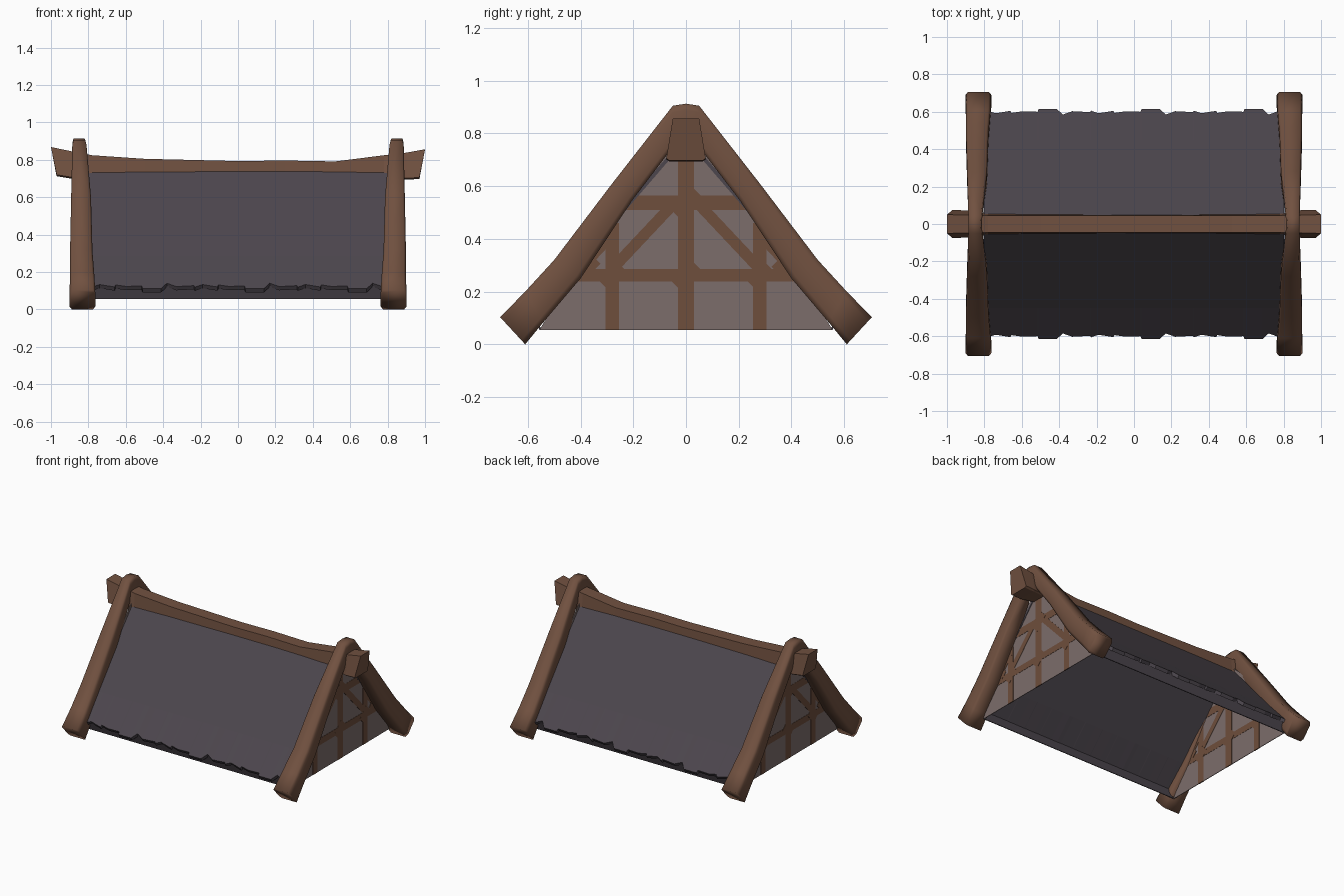
import bpy, bmesh, math
from mathutils import Vector

if "Cube" in bpy.data.objects:
    bpy.data.objects.remove(bpy.data.objects["Cube"])


def material(name, srgb):
    m = bpy.data.materials.new(name)
    lin = [((c / 255 + 0.055) / 1.055) ** 2.4 for c in srgb]
    m.diffuse_color = (*lin, 1)
    m.use_nodes = True
    m.node_tree.nodes["Principled BSDF"].inputs["Base Color"].default_value = m.diffuse_color
    return m


WOOD = material("brown wood", (113, 81, 64))
TIMBER = material("painted timber", (110, 78, 60))
PLASTER = material("grey plaster", (124, 109, 107))
SLATE = material("dark slate", (76, 70, 77))


def finish(name, bm, mat, smooth=None):
    bmesh.ops.recalc_face_normals(bm, faces=bm.faces)
    me = bpy.data.meshes.new(name)
    bm.to_mesh(me)
    bm.free()
    me.materials.append(mat)
    ob = bpy.data.objects.new(name, me)
    bpy.context.collection.objects.link(ob)
    if smooth:
        bpy.ops.object.select_all(action='DESELECT')
        ob.select_set(True)
        bpy.context.view_layer.objects.active = ob
        bpy.ops.object.shade_smooth_by_angle(angle=math.radians(smooth))
    return ob


def loft(name, loops, mat, smooth=None):
    """Skin equal-length closed loops and cap both ends."""
    bm = bmesh.new()
    rings = [[bm.verts.new(p) for p in loop] for loop in loops]
    n = len(rings[0])
    for a, b in zip(rings, rings[1:]):
        for i in range(n):
            j = (i + 1) % n
            bm.faces.new((a[i], a[j], b[j], b[i]))
    bm.faces.new(rings[0])
    bm.faces.new(rings[-1])
    return finish(name, bm, mat, smooth)


# Bent gable logs: outer y,z / inner y,z / centre x / half width
half = [(.705, .103, .61, .0, .832, .069), (.61, .20, .54, .085, .833, .065),
        (.50, .32, .40, .25, .838, .060), (.28, .61, .205, .545, .839, .053),
        (.05, .905, .06, .735, .848, .038)]
path = half + [(0, .913, 0, .75, .85, .036)] + [(-a, b, -c, d, x, w) for a, b, c, d, x, w in reversed(half)]
octagon = [(-1, .15), (-.82, 0), (.82, 0), (1, .15), (1, .85), (.82, 1), (-.82, 1), (-1, .85)]
for s, side in ((1, "right"), (-1, "left")):
    loops = []
    for oy, oz, iy, iz, cx, w in path:
        o, i = Vector((0, oy, oz)), Vector((0, iy, iz))
        loops.append([i.lerp(o, t) + Vector((s * (cx + u * w), 0, 0)) for u, t in octagon])
    loft(side + "_gable_log", loops, WOOD, 100)

# Sagging ridge beam: x top, x bottom, z top, z bottom, half widths top and bottom
stations = [(-1, -.97, .868, .72, .05, .075), (-.88, -.88, .843, .705, .048, .072),
            (-.78, -.78, .824, .71, .046, .056), (-.5, -.5, .805, .715, .045, .052),
            (0, 0, .793, .715, .045, .05), (.25, .25, .796, .715, .045, .05),
            (.52, .52, .791, .715, .045, .052), (.78, .78, .824, .71, .046, .056),
            (.9, .9, .838, .702, .048, .075), (1, .97, .856, .705, .05, .075)]
loft("ridge_beam", [[(xt, -a, zt), (xt, a, zt), (xb, b, zb), (xb, b - .012, zb - .008),
                     (xb, -b + .012, zb - .008), (xb, -b, zb)]
                    for xt, xb, zt, zb, a, b in stations], WOOD)

# Roof slopes with a ragged, repeating eave line
ragged = [(0, .614), (.098, .614), (.13, .585), (.18, .603), (.275, .598), (.28, .606),
          (.32, .592), (.40, .605), (.405, .594), (.46, .602), (.545, .600)]
eave = [(-.805, .6)]
for k in range(-1, 3):
    eave += [(-.51 + .55 * k + dx, y) for dx, y in ragged if abs(-.51 + .55 * k + dx) < .8]
eave.append((.805, .6))
for s, side in ((1, "back"), (-1, "front")):
    loops = []
    for x, y in eave:
        z = .125 + (.6 - y)
        loops.append([(x, s * .03, .758), (x, s * .45, .283), (x, s * y, z),
                      (x, s * (y - .013), z - .02), (x, s * .44, .263), (x, s * .03, .738)])
    loft(side + "_roof_slope", loops, SLATE)
    # Low skirt under the eave
    loft(side + "_eave_skirt", [[(x, s * .58, .125), (x, s * .556, .055),
                                 (x, s * .55, .055), (x, s * .57, .13)] for x in (-.795, .795)], SLATE)

# Gable wall outline and timber pattern as (y, z) segments with width
outline = [(.556, .055), (.425, .27), (.24, .545), (.1, .71), (0, .8)]
outline += [(-y, z) for y, z in reversed(outline[:-1])]
timbers = [((-.43, .262), (.43, .262), .047), ((-.25, .537), (.25, .537), .054),
           ((0, .055), (0, .77), .06)]
for m in (1, -1):
    timbers += [((m * .28, .055), (m * .28, .46), .052),
                ((m * .05, .53), (m * .29, .275), .042),
                ((m * .40, .28), (m * .27, .42), .03),
                ((m * .415, .275), (m * .235, .545), .04)]
# Small braces at the crossings
for y, z, r in ((0, .262, .11), (.28, .262, .1), (-.28, .262, .1), (0, .537, .12),
                (.28, .055, .0), (.36, .3, .06), (-.36, .3, .06)):
    if r:
        timbers.append(((y - r * .35, z - r * .35), (y + r * .35, z + r * .35), r * .7))

for s, side in ((1, "right"), (-1, "left")):
    X = s * .8
    loft(side + "_gable_wall", [[(X + d, y, z) for y, z in outline] for d in (-.002, .002)], PLASTER)
    bm = bmesh.new()
    for k, ((y0, z0), (y1, z1), w) in enumerate(timbers):
        a, b = Vector((0, y0, z0)), Vector((0, y1, z1))
        t = (b - a).normalized()
        nrm = Vector((0, -t.z, t.y)) * (w / 2)
        h = .0035 + k * .00005
        quad = [a + nrm, b + nrm, b - nrm, a - nrm]
        lo, hi = ([bm.verts.new(p + Vector((X + d, 0, 0))) for p in quad] for d in (-h, h))
        bm.faces.new(lo)
        bm.faces.new(hi)
        for i in range(4):
            j = (i + 1) % 4
            bm.faces.new((lo[i], lo[j], hi[j], hi[i]))
    finish(side + "_gable_timbers", bm, TIMBER)
